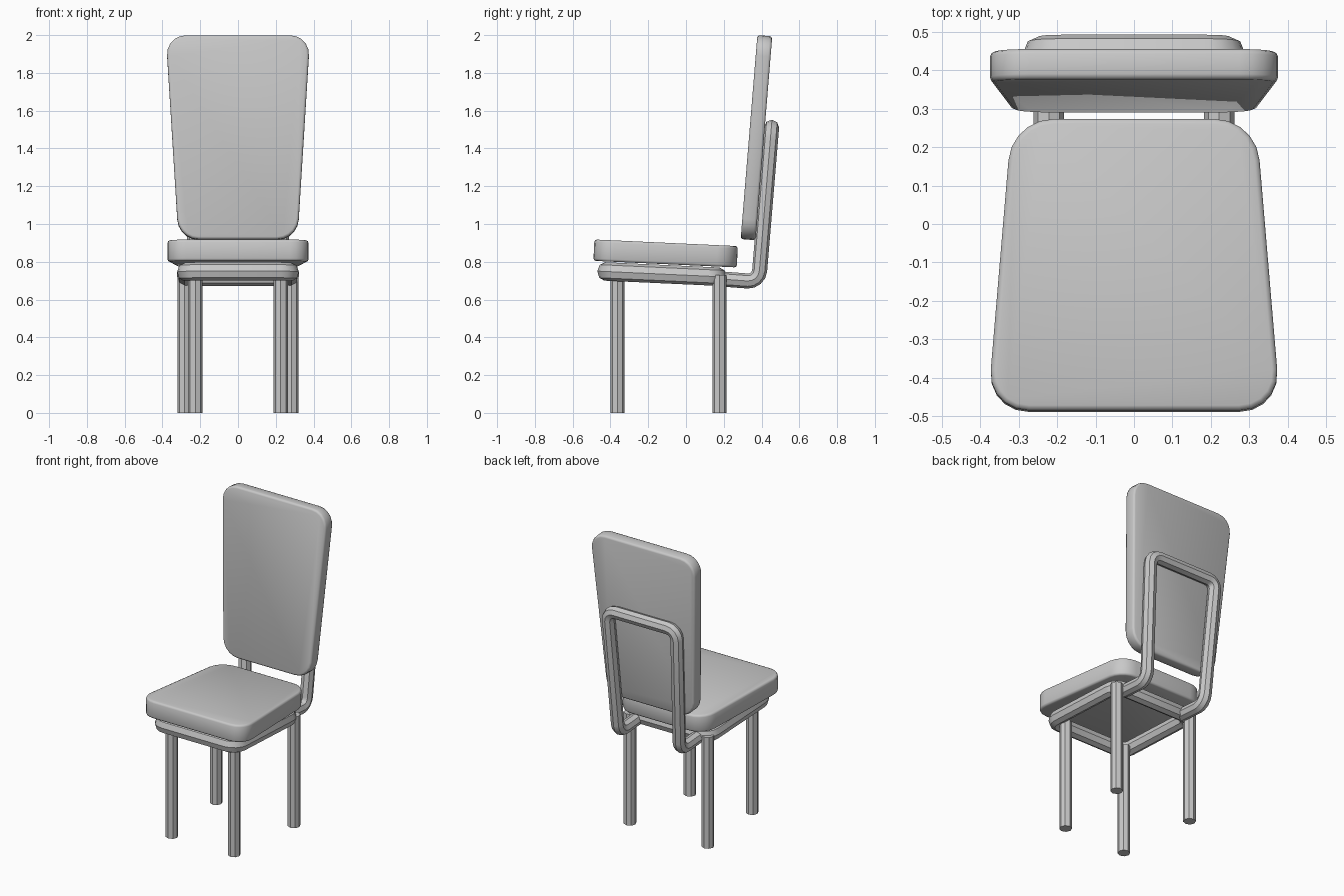
import bpy, bmesh
from math import atan
from mathutils import Vector, Matrix
from mathutils.geometry import interpolate_bezier

cube = bpy.data.objects.get("Cube")
if cube:
    bpy.data.objects.remove(cube, do_unlink=True)

grey = bpy.data.materials.new("plain grey")
grey.use_nodes = True
grey.diffuse_color = (0.58, 0.58, 0.58, 1)
grey.node_tree.nodes["Principled BSDF"].inputs["Base Color"].default_value = (0.58, 0.58, 0.58, 1)


def rounded(corners, size, steps, closed=True):
    """Path through the corners with each bend rounded off."""
    pts = [Vector(c) for c in corners]
    out = []
    for i, p in enumerate(pts):
        if not closed and i in (0, len(pts) - 1):
            out.append(p)
            continue
        a = p + (pts[i - 1] - p).normalized() * size
        b = p + (pts[(i + 1) % len(pts)] - p).normalized() * size
        out += interpolate_bezier(a, a.lerp(p, 0.56), b.lerp(p, 0.56), b, steps)
    return out


def activate(obj):
    bpy.ops.object.select_all(action='DESELECT')
    obj.select_set(True)
    bpy.context.view_layer.objects.active = obj


def tube(name, path, radius, closed=False):
    """Eight-sided tube along a path, turned into a mesh."""
    curve = bpy.data.curves.new(name, 'CURVE')
    curve.dimensions = '3D'
    curve.bevel_depth = radius
    curve.bevel_resolution = 2
    curve.use_fill_caps = True
    spline = curve.splines.new('POLY')
    spline.points.add(len(path) - 1)
    for point, co in zip(spline.points, path):
        point.co = (*co, 1)
    spline.use_cyclic_u = closed
    curve.materials.append(grey)
    obj = bpy.data.objects.new(name, curve)
    bpy.context.collection.objects.link(obj)
    activate(obj)
    bpy.ops.object.convert(target='MESH')
    obj = bpy.context.object
    bpy.ops.object.shade_smooth_by_angle(angle=0.5)
    return obj


def cushion(name, wide, narrow, length, thickness, matrix):
    """Tapered rounded slab: narrow end at -y, wide end at +y, soft edges."""
    h = length / 2
    outline = rounded([(-narrow, -h, 0), (narrow, -h, 0), (wide, h, 0), (-wide, h, 0)], 0.108, 6)
    bm = bmesh.new()
    face = bm.faces.new([bm.verts.new(p) for p in outline])
    top = bmesh.ops.extrude_face_region(bm, geom=[face])["geom"]
    bmesh.ops.translate(bm, vec=(0, 0, thickness),
                        verts=[v for v in top if isinstance(v, bmesh.types.BMVert)])
    bmesh.ops.translate(bm, vec=(0, 0, -thickness / 2), verts=bm.verts)
    bmesh.ops.recalc_face_normals(bm, faces=bm.faces)
    mesh = bpy.data.meshes.new(name)
    bm.to_mesh(mesh)
    bm.free()
    mesh.materials.append(grey)
    obj = bpy.data.objects.new(name, mesh)
    bpy.context.collection.objects.link(obj)
    obj.matrix_world = matrix
    activate(obj)
    bpy.ops.object.shade_smooth()
    bevel = obj.modifiers.new("soft edge", 'BEVEL')
    bevel.width = 0.013
    bevel.segments = 2
    bevel.limit_method = 'ANGLE'
    bevel.angle_limit = 1.0
    return obj


# Cushions: the seat's wide end faces forward, the back's wide end faces up
seat_tilt = atan(0.046)
back_tilt = atan(0.082)
half_turn = Matrix.Rotation(3.14159, 4, 'Z')
cushion("seat_cushion", 0.382, 0.318, 0.76, 0.113,
        Matrix.Translation((0, -0.108, 0.844)) @ Matrix.Rotation(-seat_tilt, 4, 'X') @ half_turn)
cushion("back_cushion", 0.382, 0.315, 1.083, 0.079,
        Matrix.Translation((0, 0.373, 1.457)) @ Matrix.Rotation(1.5708 - back_tilt, 4, 'X'))

# Seat frame: closed rectangular loop under the seat
loop = rounded([(-0.283, -0.43, 0), (0.283, -0.43, 0), (0.283, 0.175, 0), (-0.283, 0.175, 0)], 0.06, 5)
frame = tube("seat_frame", loop, 0.04, closed=True)
frame.matrix_world = (Matrix.Translation((0, -0.13, 0.735)) @ Matrix.Rotation(-seat_tilt, 4, 'X')
                      @ Matrix.Translation((0, 0.13, 0)) @ Matrix.Diagonal((1, 1, 1.22, 1)))

# Back support: one bent tube running back, up, across and down again
side = [(0.222, 0.17, 0.71), (0.222, 0.385, 0.694), (0.25, 0.453, 1.512)]
mirrored = [(-x, y, z) for x, y, z in reversed(side)]
tube("back_support", rounded(side + mirrored, 0.06, 5, closed=False), 0.04)

# Legs: the front pair stands closer together than the rear pair
for end, x, y in (("front", 0.226, -0.363), ("rear", 0.283, 0.177)):
    for label, s in (("left", 1), ("right", -1)):
        tube(f"{end}_{label}_leg", [Vector((s * x, y, 0)), Vector((s * x, y, 0.73))], 0.038)
